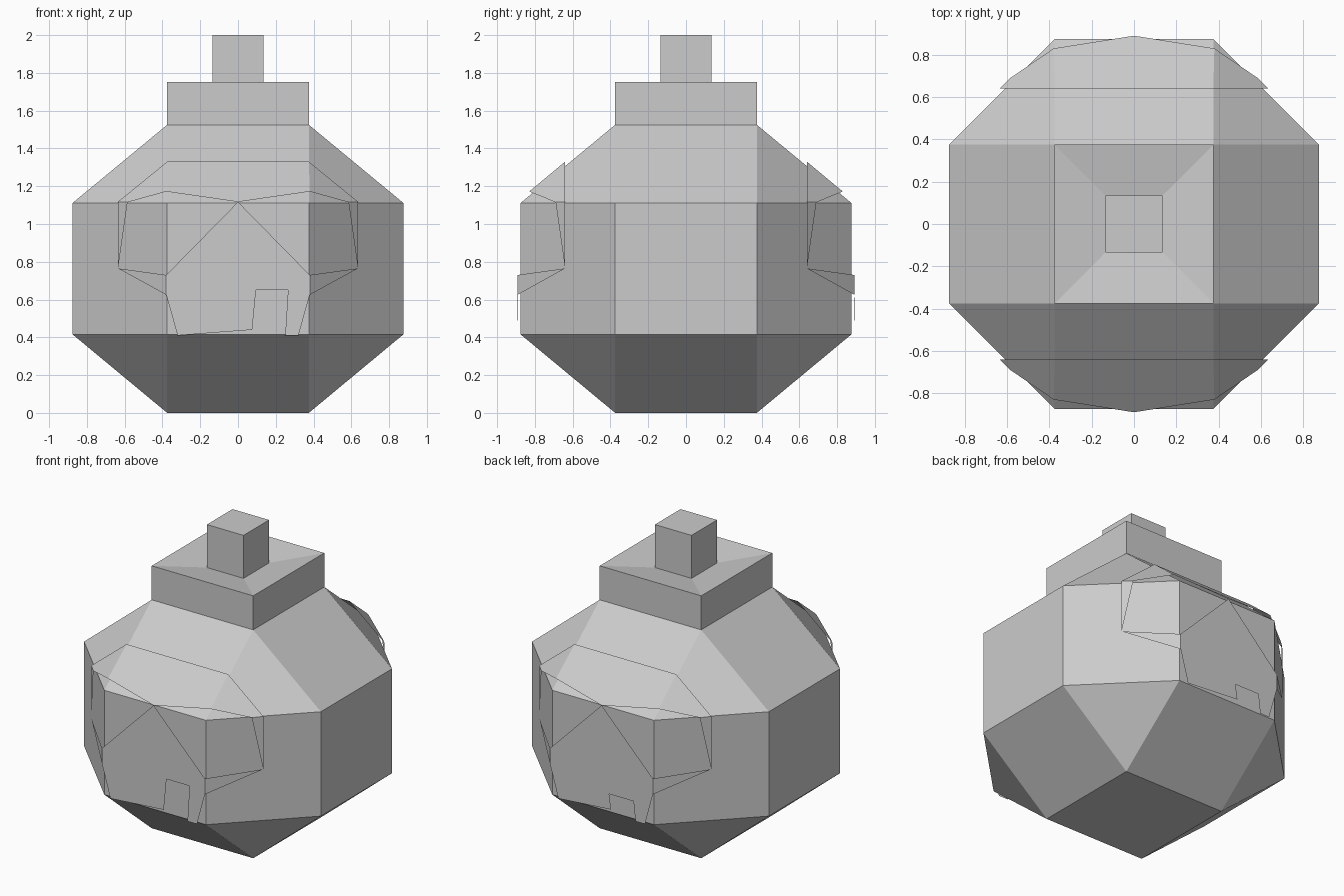
import bpy
import bmesh

cube = bpy.data.objects.get("Cube")
if cube:
    bpy.data.objects.remove(cube, do_unlink=True)

grey = bpy.data.materials.new("light_grey")
grey.use_nodes = True
colour = (0.6, 0.6, 0.6, 1)
grey.diffuse_color = colour
grey.node_tree.nodes["Principled BSDF"].inputs["Base Color"].default_value = colour


def finish(name, bm):
    mesh = bpy.data.meshes.new(name)
    bm.to_mesh(mesh)
    bm.free()
    mesh.materials.append(grey)
    obj = bpy.data.objects.new(name, mesh)
    bpy.context.collection.objects.link(obj)
    return obj


def square(bm, half, z):
    return [bm.verts.new((x * half, y * half, z))
            for x, y in ((-1, -1), (1, -1), (1, 1), (-1, 1))]


def stack(name, profile):
    """Loft square rings, given as (half width, height), and cap the top."""
    bm = bmesh.new()
    rings = [square(bm, half, z) for half, z in profile]
    for low, high in zip(rings, rings[1:]):
        for i in range(4):
            j = (i + 1) % 4
            bm.faces.new((low[i], low[j], high[j], high[i]))
    bm.faces.new(rings[-1])
    return finish(name, bm)


# Faceted body: square caps joined to an eight-sided belt
SMALL, WIDE = 0.375, 0.875
bm = bmesh.new()
for z in (0, 1.525):
    square(bm, SMALL, z)
for z in (0.415, 1.112):
    for sx in (-1, 1):
        for sy in (-1, 1):
            bm.verts.new((sx * SMALL, sy * WIDE, z))
            bm.verts.new((sx * WIDE, sy * SMALL, z))
bmesh.ops.convex_hull(bm, input=bm.verts)
bmesh.ops.dissolve_limit(bm, angle_limit=0.01, verts=bm.verts, edges=bm.edges)
bmesh.ops.recalc_face_normals(bm, faces=bm.faces)
finish("body", bm)

# Square collar with a shallow dished top, and the stem rising from it
stack("collar_and_stem", [(SMALL, 1.525), (SMALL, 1.752), (0.135, 1.713), (0.135, 2)])

# Thin mask: points shared by its left and right halves
PEAK = (0, -0.89, 1.117)
BROW_TOP = (0.375, -0.64, 1.33)
BROW_LOW = (0.38, -0.83, 1.172)
TEMPLE = (0.635, -0.64, 1.118)
EYE_CORNER = (0.585, -0.69, 1.115)
CHEEK = (0.635, -0.64, 0.765)
CHEEK_TOP = (0.38, -0.892, 0.73)
CHEEK_LOW = (0.38, -0.892, 0.625)
CHIN = (0.32, -0.89, 0.41)


def flip(p):
    return (-p[0], p[1], p[2])


def mask(name, notch, turn):
    bm = bmesh.new()

    def face(points):
        bm.faces.new([bm.verts.new((x * turn, y * turn, z)) for x, y, z in points])

    # Brow and the sides of the eye openings
    face([PEAK, BROW_LOW, BROW_TOP, flip(BROW_TOP), flip(BROW_LOW)])
    for part in ([BROW_LOW, EYE_CORNER, TEMPLE, BROW_TOP],
                 [EYE_CORNER, CHEEK, TEMPLE],
                 [CHEEK_LOW, CHEEK, CHEEK_TOP]):
        face(part)
        face([flip(p) for p in reversed(part)])
    # Nose and jaw panel with its tooth notch
    gap = [(x, CHIN[1], z) for x, z in notch]
    face([PEAK, flip(CHEEK_TOP), flip(CHEEK_LOW), flip(CHIN)] + gap
         + [CHIN, CHEEK_LOW, CHEEK_TOP])
    bmesh.ops.remove_doubles(bm, verts=bm.verts, dist=0.001)
    return finish(name, bm)


mask("front_mask", [(0.075, 0.44), (0.095, 0.65), (0.265, 0.65), (0.25, 0.41)], 1)
mask("back_mask", [(0.07, 0.44), (0.055, 0.54), (0.235, 0.54), (0.25, 0.41)], -1)
